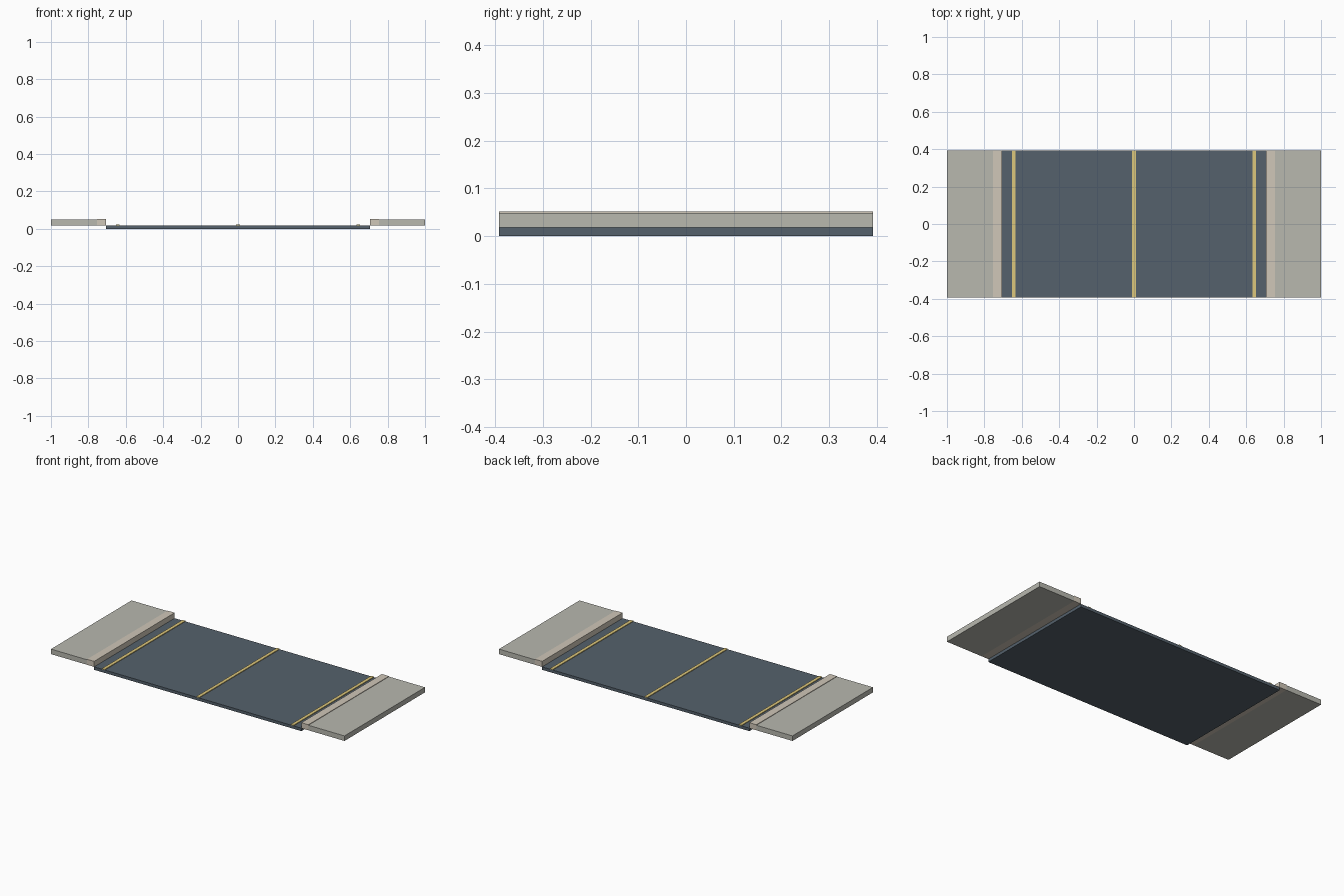
import bpy

if "Cube" in bpy.data.objects:
    bpy.data.objects.remove(bpy.data.objects["Cube"])

DEPTH = 0.784  # every part runs the full depth of the tile


def material(name, rgb):
    m = bpy.data.materials.new(name)
    m.diffuse_color = (*rgb, 1)
    m.use_nodes = True
    m.node_tree.nodes["Principled BSDF"].inputs["Base Color"].default_value = m.diffuse_color
    return m


def slab(name, x0, x1, z0, z1, mat):
    """Box spanning x0..x1 and z0..z1 over the full depth."""
    bpy.ops.mesh.primitive_cube_add(size=1, location=((x0 + x1) / 2, 0, (z0 + z1) / 2))
    ob = bpy.context.object
    ob.name = name
    ob.scale = (x1 - x0, DEPTH, z1 - z0)
    bpy.ops.object.transform_apply(location=False, rotation=False, scale=True)
    ob.data.materials.append(mat)
    return ob


asphalt = material("asphalt", (0.09, 0.12, 0.15))
paint = material("yellow_paint", (0.72, 0.57, 0.20))
concrete = material("concrete", (0.48, 0.48, 0.43))
kerbstone = material("kerbstone", (0.63, 0.57, 0.48))

# Road surface
slab("road", -0.706, 0.706, 0, 0.018, asphalt)

# Painted lines: two edges and the centre
for name, x in (("left_line", -0.643), ("centre_line", 0), ("right_line", 0.643)):
    slab(name, x - 0.01, x + 0.01, 0.018, 0.022, paint)

# Raised kerb and pavement on both sides
for side, s in (("left", -1), ("right", 1)):
    slab(side + "_kerb", *sorted((s * 0.706, s * 0.754)), 0.018, 0.052, kerbstone)
    slab(side + "_pavement", *sorted((s * 0.754, s * 1.0)), 0.018, 0.049, concrete)
